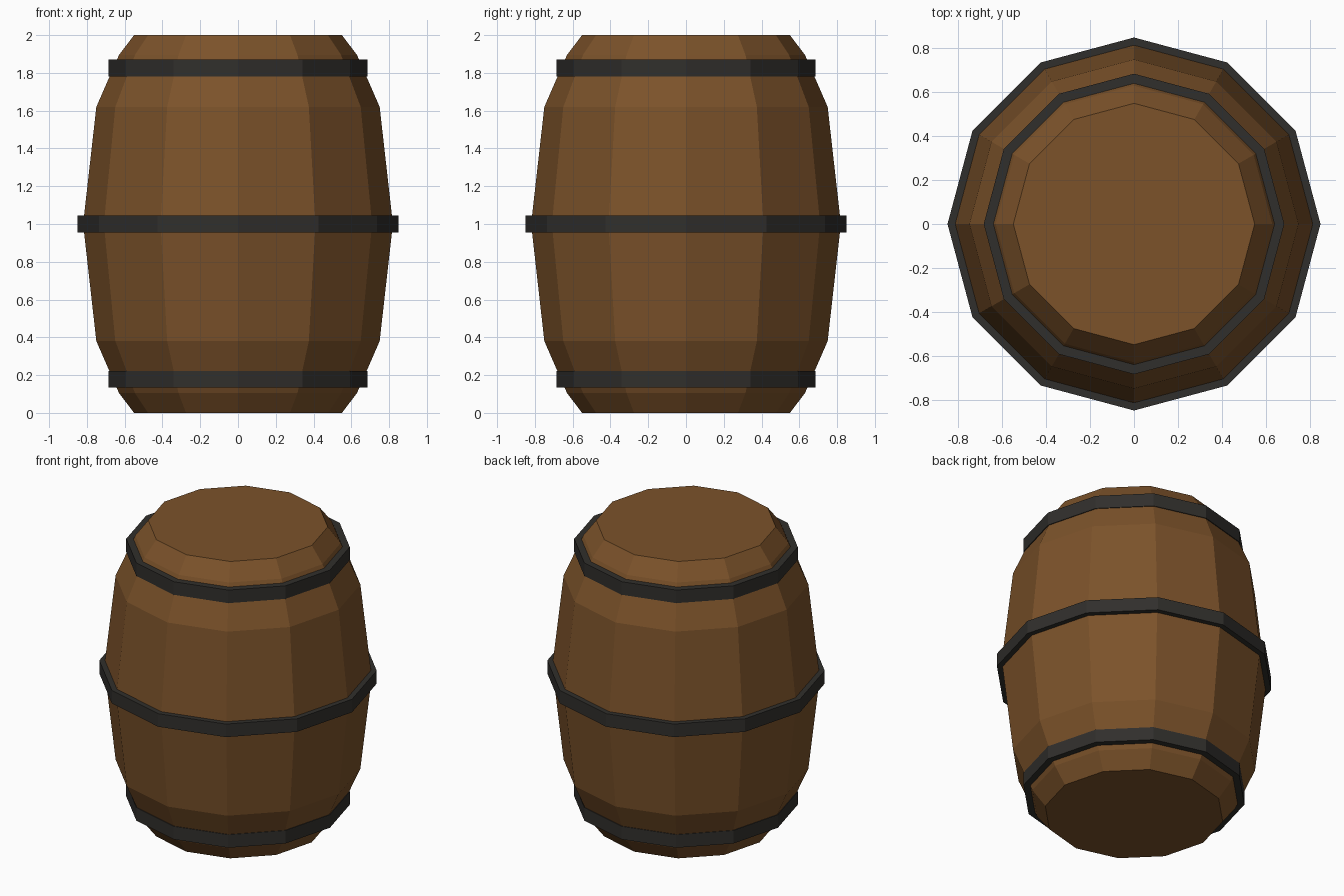
import bpy, bmesh
from math import cos, sin, tau

if "Cube" in bpy.data.objects:
    bpy.data.objects.remove(bpy.data.objects["Cube"])

SIDES = 12


def material(name, color):
    m = bpy.data.materials.new(name)
    m.diffuse_color = (*color, 1)
    m.use_nodes = True
    m.node_tree.nodes["Principled BSDF"].inputs["Base Color"].default_value = m.diffuse_color
    return m


def lathe(name, profile, mat, ring=False):
    """Turn (radius, z) points about z; ring closes the profile, otherwise ends are capped."""
    bm = bmesh.new()
    loops = [[bm.verts.new((r * cos(tau * i / SIDES), r * sin(tau * i / SIDES), z))
              for i in range(SIDES)] for r, z in profile]
    pairs = list(zip(loops, loops[1:]))
    if ring:
        pairs.append((loops[-1], loops[0]))
    else:
        bm.faces.new(loops[0])
        bm.faces.new(loops[-1])
    for a, b in pairs:
        for i in range(SIDES):
            j = (i + 1) % SIDES
            bm.faces.new((a[i], a[j], b[j], b[i]))
    bmesh.ops.recalc_face_normals(bm, faces=bm.faces)
    me = bpy.data.meshes.new(name)
    bm.to_mesh(me)
    bm.free()
    me.materials.append(mat)
    ob = bpy.data.objects.new(name, me)
    bpy.context.collection.objects.link(ob)
    return ob


wood = material("wood", (0.2, 0.085, 0.023))
iron = material("iron", (0.03, 0.028, 0.025))

# Bulging barrel body, symmetric about z = 1
half = [(0.55, 0.0), (0.63, 0.105), (0.75, 0.38)]
body = half + [(0.82, 1.0)] + [(r, 2 - z) for r, z in reversed(half)]
lathe("barrel_body", body, wood)

# Flat iron hoops, sunk slightly into the wood
for name, z, outer, inner in (("bottom_hoop", 0.178, 0.685, 0.625),
                              ("middle_hoop", 1.0, 0.85, 0.80),
                              ("top_hoop", 1.826, 0.685, 0.625)):
    h = 0.044
    lathe(name, [(inner, z - h), (outer, z - h), (outer, z + h), (inner, z + h)], iron, ring=True)
